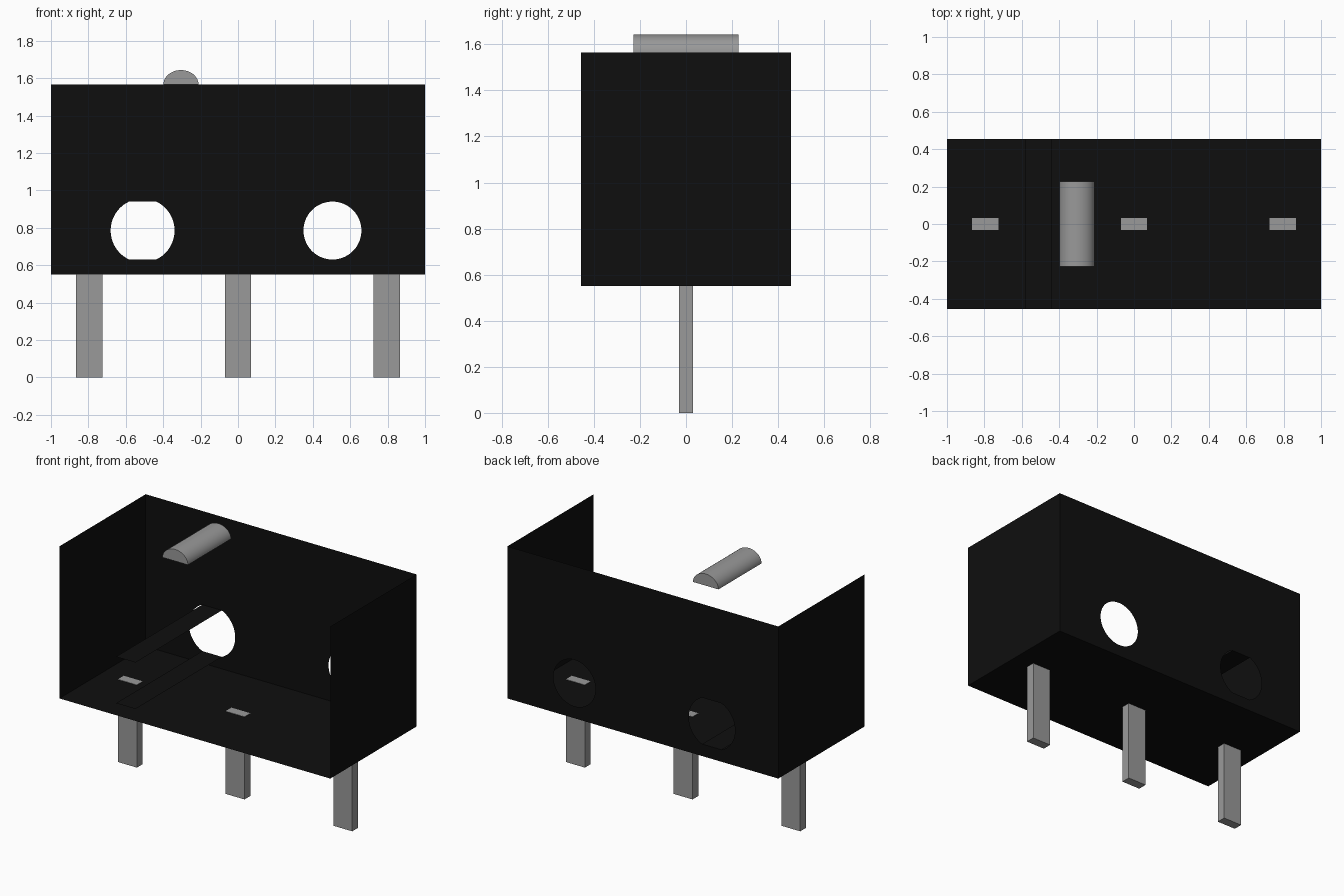
import bpy, bmesh, math

if "Cube" in bpy.data.objects:
    bpy.data.objects.remove(bpy.data.objects["Cube"], do_unlink=True)


def material(name, rgb):
    m = bpy.data.materials.new(name)
    m.use_nodes = True
    col = (*rgb, 1)
    m.diffuse_color = col
    m.node_tree.nodes["Principled BSDF"].inputs["Base Color"].default_value = col
    return m


BLACK = material("black_plastic", (0.0045, 0.0045, 0.0045))
GREY = material("grey_metal", (0.32, 0.32, 0.32))


def finish(name, bm, mat):
    me = bpy.data.meshes.new(name)
    bm.to_mesh(me)
    bm.free()
    me.materials.append(mat)
    ob = bpy.data.objects.new(name, me)
    bpy.context.collection.objects.link(ob)
    return ob


def sheet(name, corners):
    bm = bmesh.new()
    bm.faces.new([bm.verts.new(c) for c in corners])
    return finish(name, bm, BLACK)


def prism(name, outline, axis_vec, mat):
    """Extrude a flat outline along a vector into a closed solid."""
    bm = bmesh.new()
    face = bm.faces.new([bm.verts.new(p) for p in outline])
    ext = bmesh.ops.extrude_face_region(bm, geom=[face], use_keep_orig=True)
    verts = [g for g in ext["geom"] if isinstance(g, bmesh.types.BMVert)]
    bmesh.ops.translate(bm, verts=verts, vec=axis_vec)
    bmesh.ops.recalc_face_normals(bm, faces=bm.faces)
    return finish(name, bm, mat)


# Housing dimensions
X, Y, Z0, Z1 = 1.0, 0.455, 0.55, 1.565
HOLE_Z, HOLE_R = 0.785, 0.155

# Open housing: floor and two end walls
sheet("housing_floor", [(-X, -Y, Z0), (X, -Y, Z0), (X, Y, Z0), (-X, Y, Z0)])
for s, side in ((1, "left"), (-1, "right")):
    sheet(f"housing_{side}_wall",
          [(s * X, -s * Y, Z0), (s * X, s * Y, Z0),
           (s * X, s * Y, Z1), (s * X, -s * Y, Z1)])


# Back wall with a round hole and a flattened round hole
def loop(bm, points):
    vs = [bm.verts.new((x, Y, z)) for x, z in points]
    return [bm.edges.new((a, b)) for a, b in zip(vs, vs[1:] + vs[:1])]


def hole(cx, r, n=64):
    pts = []
    for i in range(n):
        a = 2 * math.pi * (i + 0.5) / n
        dz = max(-HOLE_R, min(HOLE_R, r * math.sin(a)))
        pts.append((cx + r * math.cos(a), HOLE_Z + dz))
    return pts


bm = bmesh.new()
edges = loop(bm, [(-X, Z0), (X, Z0), (X, Z1), (-X, Z1)])
edges += loop(bm, hole(0.505, HOLE_R))
edges += loop(bm, hole(-0.51, 0.171))
bmesh.ops.triangle_fill(bm, edges=edges, use_beauty=True, normal=(0, 1, 0))
finish("housing_back_wall", bm, BLACK)

# Flat guide strips running from the flattened hole to the open front
for s, side in ((1, "upper"), (-1, "lower")):
    z = HOLE_Z + s * HOLE_R
    sheet(f"{side}_guide_strip",
          [(-0.582, -Y, z), (-0.438, -Y, z), (-0.438, Y, z), (-0.582, Y, z)])

# Three terminal pins, their ends just showing through the floor
for name, x in (("right", -0.795), ("middle", 0.0), ("left", 0.795)):
    w, d = 0.07, 0.031
    prism(f"{name}_pin",
          [(x - w, -d, 0), (x + w, -d, 0), (x + w, d, 0), (x - w, d, 0)],
          (0, 0, Z0 + 0.002), GREY)

# Rounded push button above the housing
button = [(-0.305 + 0.094 * math.cos(math.pi * i / 24), -0.227,
           Z1 + 0.078 * math.sin(math.pi * i / 24)) for i in range(25)]
ob = prism("push_button", button, (0, 0.455, 0), GREY)
bpy.context.view_layer.objects.active = ob
ob.select_set(True)
bpy.ops.object.shade_smooth_by_angle(angle=math.radians(30))
